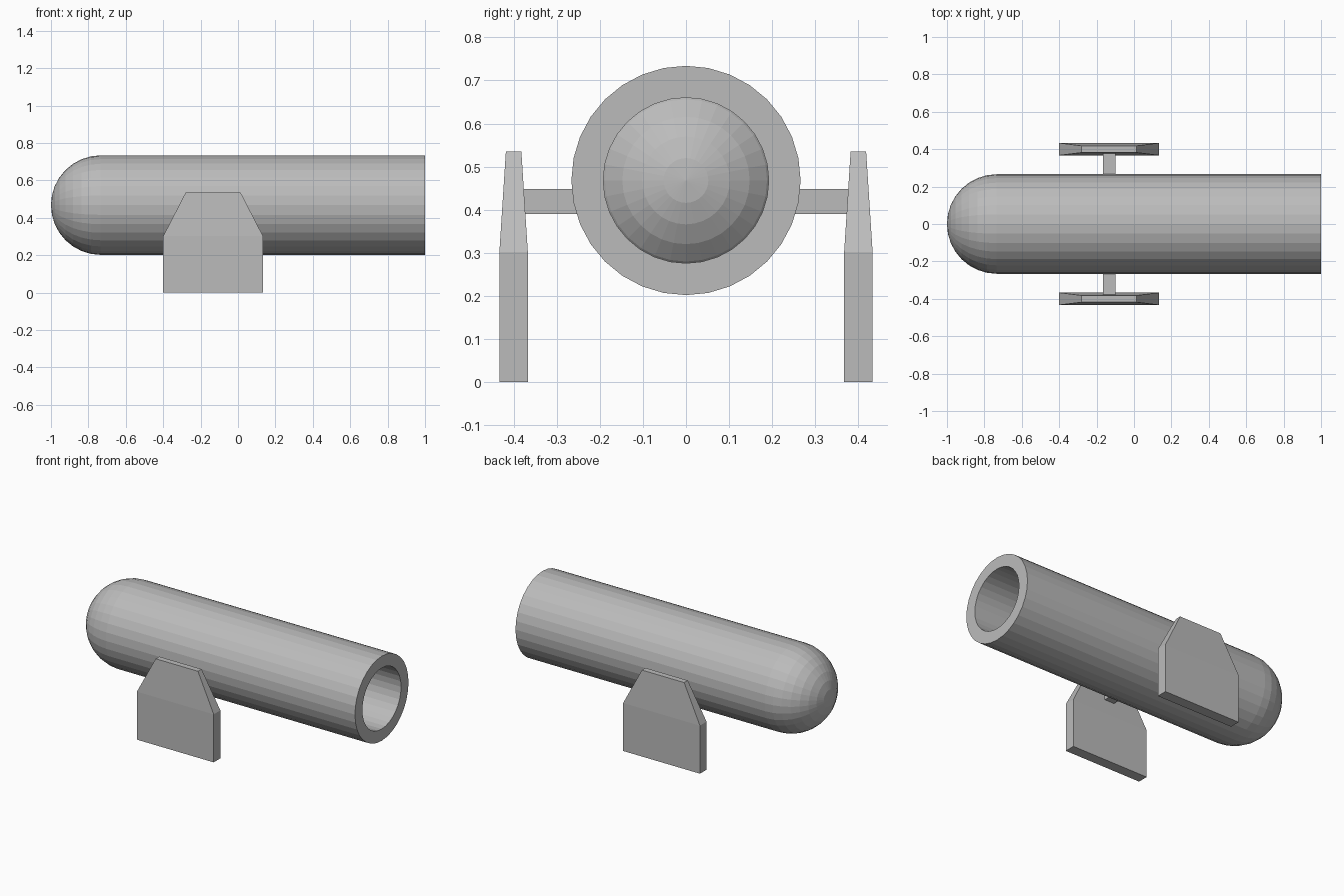
import bpy, bmesh, math
from mathutils import Matrix

cube = bpy.data.objects.get("Cube")
if cube:
    bpy.data.objects.remove(cube, do_unlink=True)

GREY = (0.5, 0.5, 0.5, 1)
metal = bpy.data.materials.new("plain grey")
metal.use_nodes = True
metal.diffuse_color = GREY
metal.node_tree.nodes["Principled BSDF"].inputs["Base Color"].default_value = GREY

AXIS_Z, RADIUS, BORE, SIDES = 0.468, 0.266, 0.192, 32
BREECH_X, MUZZLE_X = -0.734, 1.0
MOUNT_X = -0.133


def finish(bm, name):
    bmesh.ops.recalc_face_normals(bm, faces=bm.faces)
    mesh = bpy.data.meshes.new(name)
    bm.to_mesh(mesh)
    bm.free()
    mesh.materials.append(metal)
    obj = bpy.data.objects.new(name, mesh)
    bpy.context.collection.objects.link(obj)
    return obj


def bridge(bm, a, b):
    n = len(a)
    for i in range(n):
        j = (i + 1) % n
        bm.faces.new((a[i], a[j], b[j], b[i]))


# Hollow barrel: four rings joined into a thick tube
bm = bmesh.new()
rings = []
for x, r in ((BREECH_X, RADIUS), (MUZZLE_X, RADIUS), (MUZZLE_X, BORE), (BREECH_X, BORE)):
    angles = [math.tau * i / SIDES for i in range(SIDES)]
    rings.append([bm.verts.new((x, r * math.sin(a), AXIS_Z + r * math.cos(a))) for a in angles])
for k in range(4):
    bridge(bm, rings[k], rings[(k + 1) % 4])
finish(bm, "barrel")

# Ball closing the rear, with its poles along the barrel
bm = bmesh.new()
place = Matrix.Translation((BREECH_X, 0, AXIS_Z)) @ Matrix.Rotation(math.pi / 2, 4, 'Y')
bmesh.ops.create_uvsphere(bm, u_segments=SIDES, v_segments=16, radius=RADIUS, matrix=place)
finish(bm, "breech_ball")

# Side supports and the pins that hold the barrel
for side, label in ((-1, "front"), (1, "back")):
    bm = bmesh.new()
    levels = []
    for z, half_x, half_y in ((0, 0.267, 0.033), (0.302, 0.267, 0.033), (0.535, 0.147, 0.018)):
        levels.append([bm.verts.new((MOUNT_X + sx * half_x, side * 0.4 + sy * half_y, z))
                       for sx, sy in ((-1, -1), (1, -1), (1, 1), (-1, 1))])
    bridge(bm, levels[0], levels[1])
    bridge(bm, levels[1], levels[2])
    bm.faces.new(levels[0])
    bm.faces.new(levels[2])
    finish(bm, label + "_support")

    bm = bmesh.new()
    place = Matrix.Translation((MOUNT_X, side * 0.31, 0.419)) @ Matrix.Diagonal((0.067, 0.16, 0.058, 1))
    bmesh.ops.create_cube(bm, size=1, matrix=place)
    finish(bm, label + "_pin")
